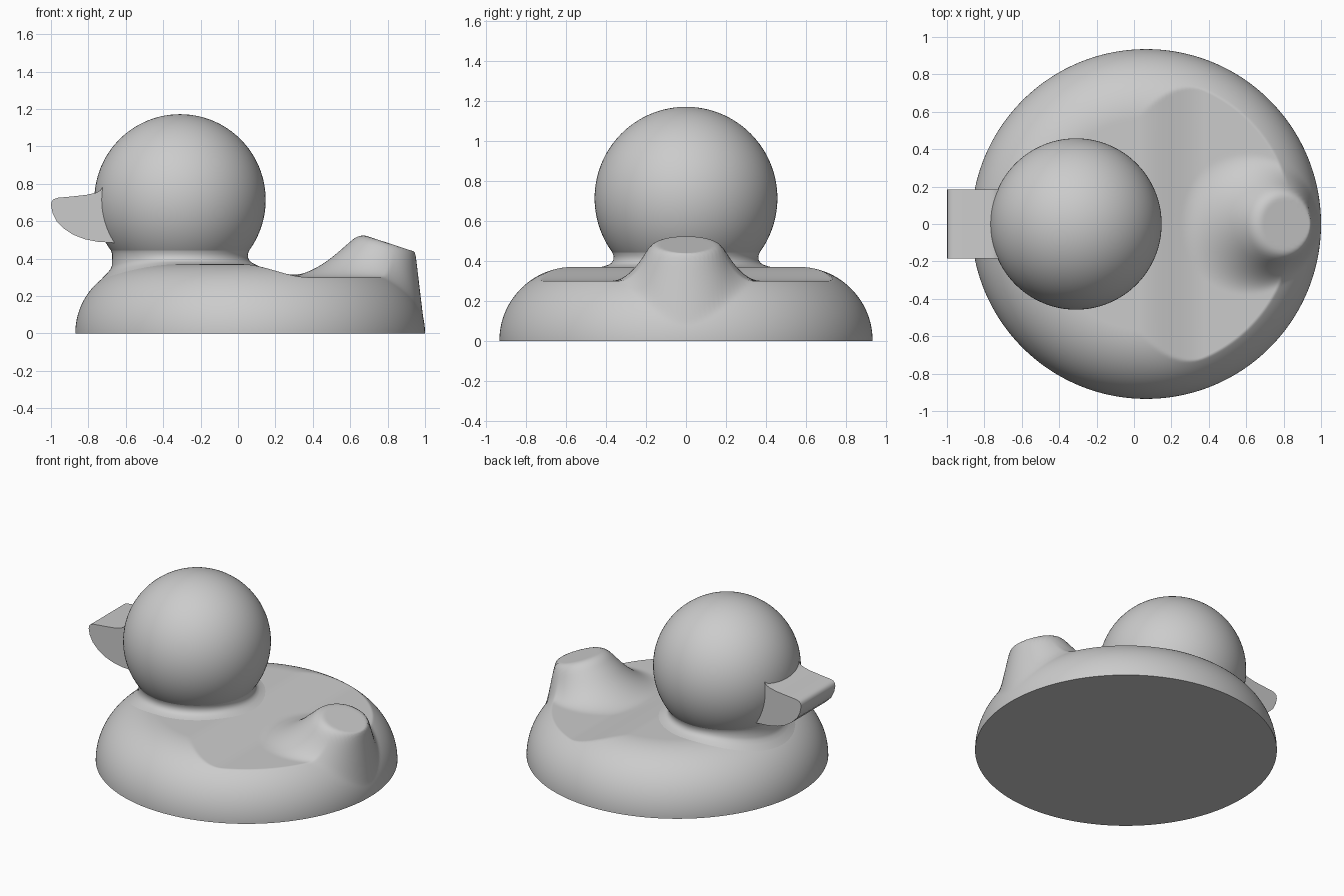
import bpy, bmesh, math
from mathutils import Vector

cube = bpy.data.objects.get("Cube")
if cube:
    bpy.data.objects.remove(cube)

grey = bpy.data.materials.new("plain grey")
grey.use_nodes = True
COLOUR = (0.6, 0.6, 0.6, 1)
grey.diffuse_color = COLOUR
grey.node_tree.nodes["Principled BSDF"].inputs["Base Color"].default_value = COLOUR

BODY_X, BODY_R, EDGE_R = 0.065, 0.935, 0.37
HEAD = Vector((-0.31, 0, 0.714))
HEAD_R = 0.458


def finish(name, bm, angle=40):
    bmesh.ops.recalc_face_normals(bm, faces=bm.faces)
    mesh = bpy.data.meshes.new(name)
    bm.to_mesh(mesh)
    bm.free()
    mesh.materials.append(grey)
    obj = bpy.data.objects.new(name, mesh)
    bpy.context.collection.objects.link(obj)
    bpy.ops.object.select_all(action='DESELECT')
    bpy.context.view_layer.objects.active = obj
    obj.select_set(True)
    bpy.ops.object.shade_smooth_by_angle(angle=math.radians(angle))
    return obj


def bridge(bm, a, b):
    for i in range(len(a)):
        j = (i + 1) % len(a)
        bm.faces.new((a[i], a[j], b[j], b[i]))


def ring(bm, cx, radius, height, count):
    verts = []
    for i in range(count):
        t = math.tau * i / count
        x, y = cx + radius * math.cos(t), radius * math.sin(t)
        verts.append(bm.verts.new((x, y, height(x, y))))
    return verts


def soft_max(a, b, k):
    h = max(k - abs(a - b), 0)
    return max(a, b) + (h * h / (4 * k) if k > 1e-6 else 0)


def soft_min(a, b, k):
    return -soft_max(-a, -b, k)


# Rounded disc with a lowered back
def back_height(x, y):
    out = max(math.hypot(x - BODY_X, y) - (BODY_R - EDGE_R), 0)
    dome = math.sqrt(max(EDGE_R ** 2 - out ** 2, 0))
    t = min(max((x - 0.02) / 0.36, 0), 1)
    dip = 0.37 - 0.07 * t * t * (3 - 2 * t)
    return min(dome, dip)


# Leaning cone with a slanted flat top
def tail_height(x, y):
    lean, spread, radius = 0.52, 0.64, 0.19
    dx = x - 0.755
    a = lean ** 2 - spread ** 2
    b = 2 * (lean * dx - spread * radius)
    c = dx * dx + y * y - radius ** 2
    drop = (-b - math.sqrt(max(b * b - 4 * a * c, 0))) / (2 * a)
    return soft_min(0.46 - drop, 0.53 - 0.327 * (x - 0.66), 0.05)


def body_height(x, y):
    room = BODY_R - math.hypot(x - BODY_X, y)
    if room < 1e-4:
        return 0
    blend = 0.13 * min(room / 0.15, 1)
    return max(soft_max(back_height(x, y), tail_height(x, y), blend), 0)


# Body and tail in one skin
bm = bmesh.new()
SEGMENTS, RINGS = 240, 110
centre = bm.verts.new((BODY_X, 0, body_height(BODY_X, 0)))
previous = None
for n in range(1, RINGS + 1):
    radius = BODY_R * math.sin(math.pi / 2 * n / RINGS)
    current = ring(bm, BODY_X, radius, body_height, SEGMENTS)
    if previous:
        bridge(bm, previous, current)
    else:
        for i in range(SEGMENTS):
            bm.faces.new((centre, current[i], current[(i + 1) % SEGMENTS]))
    previous = current
bm.faces.new(previous)
finish("body_and_tail", bm, 50)

# Head
bm = bmesh.new()
bmesh.ops.create_uvsphere(bm, u_segments=96, v_segments=64, radius=HEAD_R)
bmesh.ops.translate(bm, verts=bm.verts, vec=HEAD)
finish("head", bm)

# Neck: a flared collar that follows the back
bm = bmesh.new()
previous = None
for radius, lift in [(0.44, -0.003), (0.415, 0.002), (0.39, 0.01), (0.373, 0.02), (0.364, 0.036)]:
    current = ring(bm, HEAD.x, radius, lambda x, y: back_height(x, y) + lift, 96)
    if previous:
        bridge(bm, previous, current)
    previous = current
for radius, z in [(0.363, 0.425), (0.368, 0.44), (0.374, 0.455), (0.36, 0.47)]:
    current = ring(bm, HEAD.x, radius, lambda x, y: z, 96)
    bridge(bm, previous, current)
    previous = current
finish("neck", bm, 60)

# Beak: a side profile extruded across the width
profile = [(-0.5, 0.785), (-0.722, 0.785), (-0.735, 0.765), (-0.76, 0.752), (-0.81, 0.741),
           (-0.88, 0.733), (-0.965, 0.725), (-0.985, 0.718), (-0.997, 0.705), (-1.0, 0.685),
           (-0.992, 0.645), (-0.97, 0.6), (-0.93, 0.56), (-0.88, 0.527), (-0.82, 0.504),
           (-0.75, 0.49), (-0.66, 0.484), (-0.5, 0.484)]
bm = bmesh.new()
side = bm.faces.new([bm.verts.new((x, -0.185, z)) for x, z in profile])
result = bmesh.ops.extrude_face_region(bm, geom=[side])
moved = [v for v in result["geom"] if isinstance(v, bmesh.types.BMVert)]
bmesh.ops.translate(bm, verts=moved, vec=(0, 0.37, 0))
finish("beak", bm)
